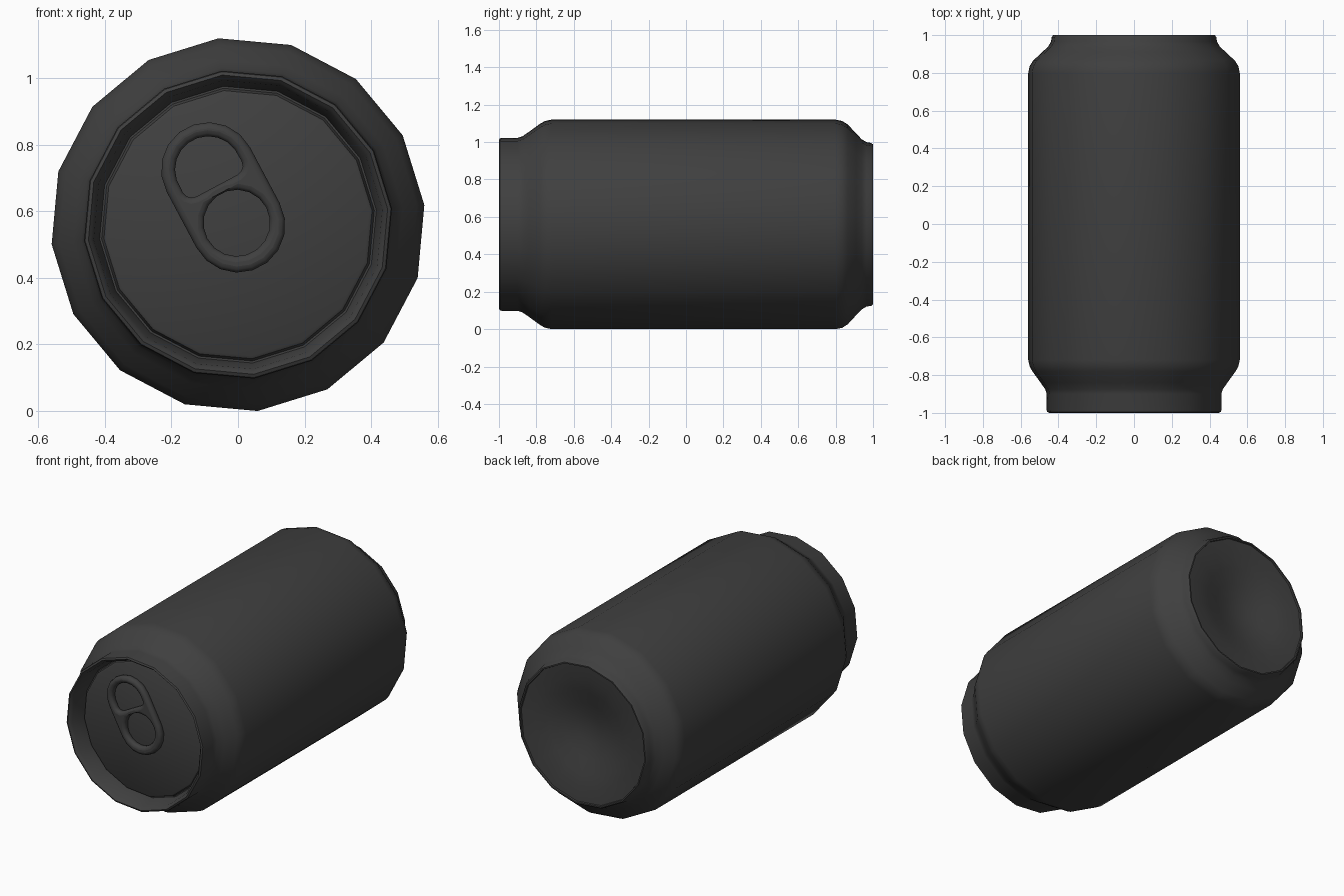
import bpy, bmesh
from math import sin, cos, pi, radians, tau
from mathutils import Vector

SIDES, PHASE, AXIS_Z = 16, radians(6), 0.56

if "Cube" in bpy.data.objects:
    bpy.data.objects.remove(bpy.data.objects["Cube"])

# One dark grey finish for the whole can
grey = bpy.data.materials.new("dark_grey")
grey.use_nodes = True
grey.diffuse_color = (0.05, 0.05, 0.05, 1)
grey.node_tree.nodes["Principled BSDF"].inputs["Base Color"].default_value = (0.05, 0.05, 0.05, 1)


def finish(obj, angle=40):
    bpy.ops.object.select_all(action='DESELECT')
    obj.select_set(True)
    bpy.context.view_layer.objects.active = obj
    if obj.type == 'CURVE':
        bpy.ops.object.convert(target='MESH')
    bpy.ops.object.shade_smooth_by_angle(angle=radians(angle))


def lathe(name, profile):
    """Turn (y, radius) points around the can's axis; radius 0 closes to a point."""
    bm = bmesh.new()
    rings = []
    for y, r in profile:
        count = SIDES if r else 1
        rings.append([bm.verts.new((r * cos(PHASE + tau * i / SIDES), y,
                                    AXIS_Z + r * sin(PHASE + tau * i / SIDES)))
                      for i in range(count)])
    for a, b in zip(rings, rings[1:]):
        for i in range(SIDES):
            j = (i + 1) % SIDES
            if len(b) == 1:
                bm.faces.new((a[i], a[j], b[0]))
            else:
                bm.faces.new((a[i], a[j], b[j], b[i]))
    mesh = bpy.data.meshes.new(name)
    bm.to_mesh(mesh)
    bm.free()
    mesh.materials.append(grey)
    obj = bpy.data.objects.new(name, mesh)
    bpy.context.collection.objects.link(obj)
    return obj


# Body wall, from the front rim over both shoulders to the back foot
body = lathe("can_body", [
    (-1.0, 0.452), (-0.995, 0.462), (-0.985, 0.465), (-0.9, 0.465), (-0.875, 0.473),
    (-0.84, 0.497), (-0.78, 0.541), (-0.755, 0.555), (-0.72, 0.563),
    (0.8, 0.563), (0.835, 0.556), (0.865, 0.537), (0.91, 0.488), (0.94, 0.457),
    (0.965, 0.442), (0.99, 0.438), (1.0, 0.43)])

# Sunken lid: rim lip, inner wall, groove and flat panel
lid = lathe("lid", [
    (-0.91, 0.0), (-0.91, 0.396), (-0.905, 0.405), (-0.885, 0.412), (-0.885, 0.418),
    (-0.98, 0.436), (-0.992, 0.445), (-1.0, 0.452)][::-1])
for face in lid.data.polygons:
    face.flip()

# Domed base, hollowed into the back
dome = [(0.91 + 0.08 * sin(pi / 2 * t) ** 2, 0.42 * t) for t in (1, 0.8, 0.6, 0.4, 0.2, 0)]
base = lathe("base", [(1.0, 0.43), (1.0, 0.422)] + dome)

# Make every shell face outwards
for obj, outward in ((body, None), (lid, -1), (base, 1)):
    bm = bmesh.new()
    bm.from_mesh(obj.data)
    for f in bm.faces:
        f.normal_update()
        c = f.calc_center_median()
        radial = Vector((c.x, 0, c.z - AXIS_Z))
        if outward is None:
            wrong = f.normal.dot(radial) < 0
        else:
            wrong = f.normal.y * outward < 0 if abs(f.normal.y) > 0.25 else f.normal.dot(radial) > 0
        if wrong:
            f.normal_flip()
    bm.to_mesh(obj.data)
    bm.free()
    finish(obj)


def arc(cx, cy, r, start, end, steps):
    return [(cx + r * cos(radians(start + (end - start) * i / steps)),
             cy + r * sin(radians(start + (end - start) * i / steps))) for i in range(steps + 1)]


# Pull tab: a capsule plate with a round hole and a half-moon hole
REACH, BEVEL = 0.19, 0.018
outline = arc(0, REACH, 0.142, 0, 180, 9) + arc(0, 0, 0.142, 180, 360, 9)
round_hole = arc(0, 0.008, 0.1, 0, 360, 18)[:-1]
moon_hole = (arc(0.07, 0.165, 0.03, -90, 0, 3) + arc(0, REACH, 0.1, 10, 170, 9)
             + arc(-0.07, 0.165, 0.03, 180, 270, 3))

curve = bpy.data.curves.new("pull_tab", 'CURVE')
curve.dimensions = '2D'
curve.fill_mode = 'BOTH'
curve.extrude = 0.004
curve.bevel_depth = BEVEL
curve.bevel_resolution = 2
curve.offset = -BEVEL
for points in (outline, round_hole, moon_hole):
    spline = curve.splines.new('POLY')
    spline.points.add(len(points) - 1)
    for p, (x, y) in zip(spline.points, points):
        p.co = (x, y, 0, 1)
    spline.use_cyclic_u = True
curve.materials.append(grey)
tab = bpy.data.objects.new("pull_tab", curve)
bpy.context.collection.objects.link(tab)
tab.location = (0, -0.925, 0.558)
tab.rotation_euler = (pi / 2, -radians(28), 0)
finish(tab, 50)
